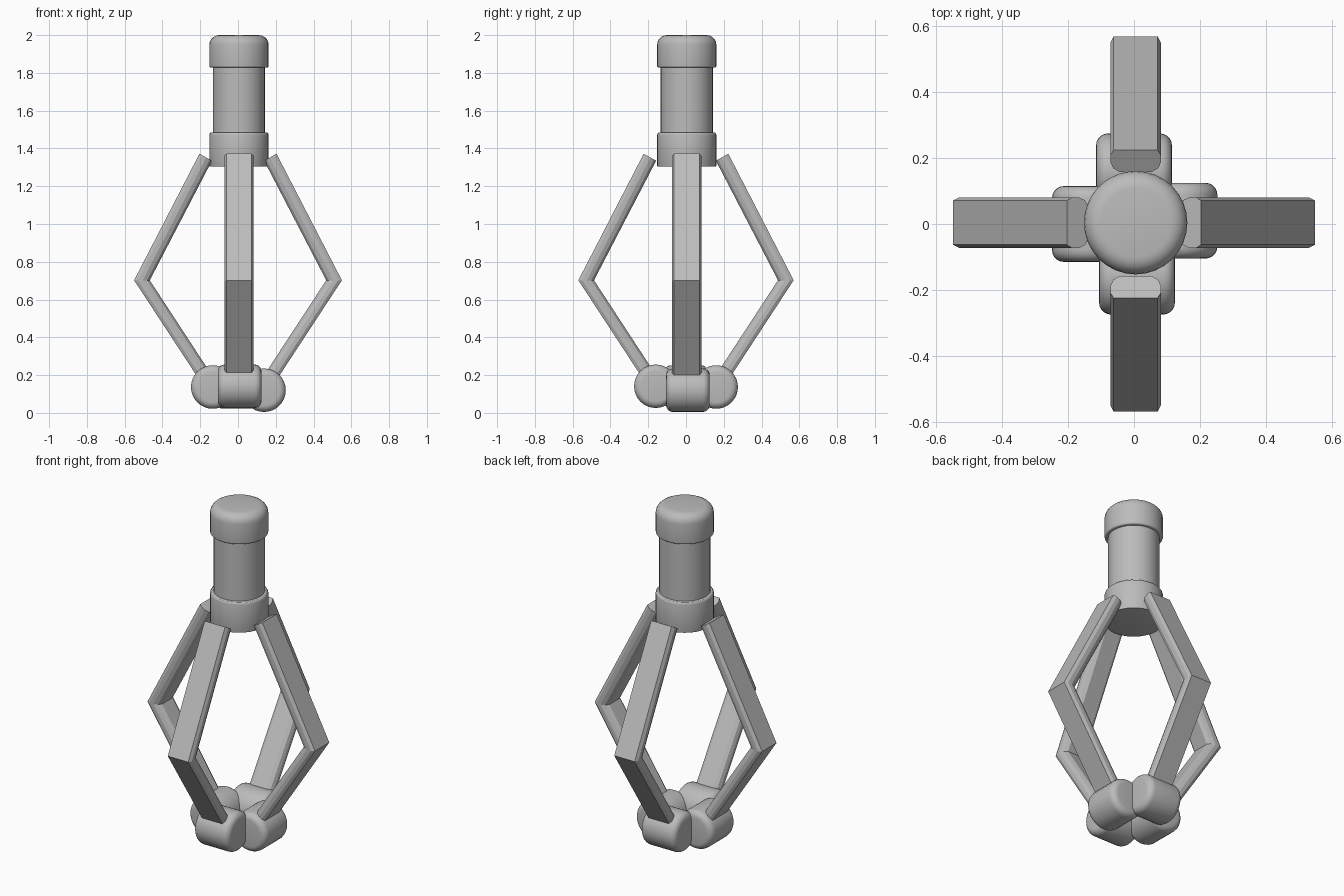
import bpy, bmesh, math
from mathutils import Matrix

if "Cube" in bpy.data.objects:
    bpy.data.objects.remove(bpy.data.objects["Cube"])

grey = bpy.data.materials.new("plain_grey")
grey.diffuse_color = (0.5, 0.5, 0.5, 1)
grey.use_nodes = True
grey.node_tree.nodes["Principled BSDF"].inputs["Base Color"].default_value = grey.diffuse_color


def finish(name, bm, angle=30):
    bmesh.ops.recalc_face_normals(bm, faces=bm.faces)
    me = bpy.data.meshes.new(name)
    bm.to_mesh(me)
    bm.free()
    ob = bpy.data.objects.new(name, me)
    bpy.context.collection.objects.link(ob)
    me.materials.append(grey)
    bpy.ops.object.select_all(action='DESELECT')
    ob.select_set(True)
    bpy.context.view_layer.objects.active = ob
    bpy.ops.object.shade_smooth_by_angle(angle=math.radians(angle))
    return ob


def rounded(r, lo, hi, b_lo, b_hi, n=5):
    """Profile (radius, height) of a cylinder with rounded rims."""
    arc = [math.pi / 2 * i / n for i in range(n + 1)]
    return ([(r - b_lo + b_lo * math.sin(a), lo + b_lo - b_lo * math.cos(a)) for a in arc] +
            [(r - b_hi + b_hi * math.cos(a), hi - b_hi + b_hi * math.sin(a)) for a in arc])


def lathe(name, profile, matrix, n=32):
    bm = bmesh.new()
    rings = [[bm.verts.new((r * math.cos(2 * math.pi * i / n), r * math.sin(2 * math.pi * i / n), z))
              for i in range(n)] for r, z in profile]
    for a, b in zip(rings, rings[1:]):
        for i in range(n):
            j = (i + 1) % n
            bm.faces.new((a[i], a[j], b[j], b[i]))
    bm.faces.new(rings[0])
    bm.faces.new(rings[-1])
    bm.transform(matrix)
    return finish(name, bm)


# Handle: collar, shaft and rounded cap
axis = Matrix.Translation((0.005, 0.004, 0))
lathe("collar", rounded(0.157, 1.305, 1.485, 0.003, 0.014, 3), axis)
lathe("shaft", [(0.138, 1.47), (0.138, 1.85)], axis)
lathe("cap", rounded(0.157, 1.828, 2.0, 0.01, 0.052), axis)

# Arm cross-section: (sideways, 0 = outer face .. 1 = inner face)
H = 0.077
half = [(H - 0.01, 0), (H, 0.24), (H, 0.55), (H - 0.009, 0.83), (H - 0.028, 1)]
section = half + [(-w, s) for w, s in reversed(half)]


def arm(name, matrix, out):
    # stations as outer and inner (radius, height): top, elbow, bottom
    stations = [((0.204, 1.372), (0.138, 1.335)),
                ((0.550, 0.702), (0.467, 0.702)),
                ((0.185, 0.145), (0.120, 0.172))]
    bm = bmesh.new()
    rings = [[bm.verts.new((o[0] + (i[0] - o[0]) * s + out, w, o[1] + (i[1] - o[1]) * s))
              for w, s in section] for o, i in stations]
    n = len(section)
    for a, b in zip(rings, rings[1:]):
        for k in range(n):
            j = (k + 1) % n
            bm.faces.new((a[k], a[j], b[j], b[k]))
    bm.faces.new(rings[0])
    bm.faces.new(rings[-1])
    bm.transform(matrix)
    finish(name, bm, 20)


# Four arms, each ending in a rounded roller
# side, angle, arm outward shift, roller radius position, roller height, roller sideways offset
sides = [("right", 0, 0.0, 0.138, 0.120, 0.010),
         ("back", 90, 0.020, 0.160, 0.137, 0.000),
         ("left", 180, 0.0, 0.134, 0.137, 0.000),
         ("front", 270, 0.020, 0.160, 0.141, 0.009)]
for side, deg, out, dist, height, shift in sides:
    turn = Matrix.Rotation(math.radians(deg), 4, 'Z')
    arm(side + "_arm", Matrix.Translation((0.005 if deg in (90, 270) else 0,
                                           0.004 if deg in (0, 180) else 0, 0)) @ turn, out)
    lathe(side + "_roller", rounded(0.115, -0.115, 0.115, 0.036, 0.036),
          turn @ Matrix.Translation((dist, shift, height)) @ Matrix.Rotation(math.pi / 2, 4, 'X'))
